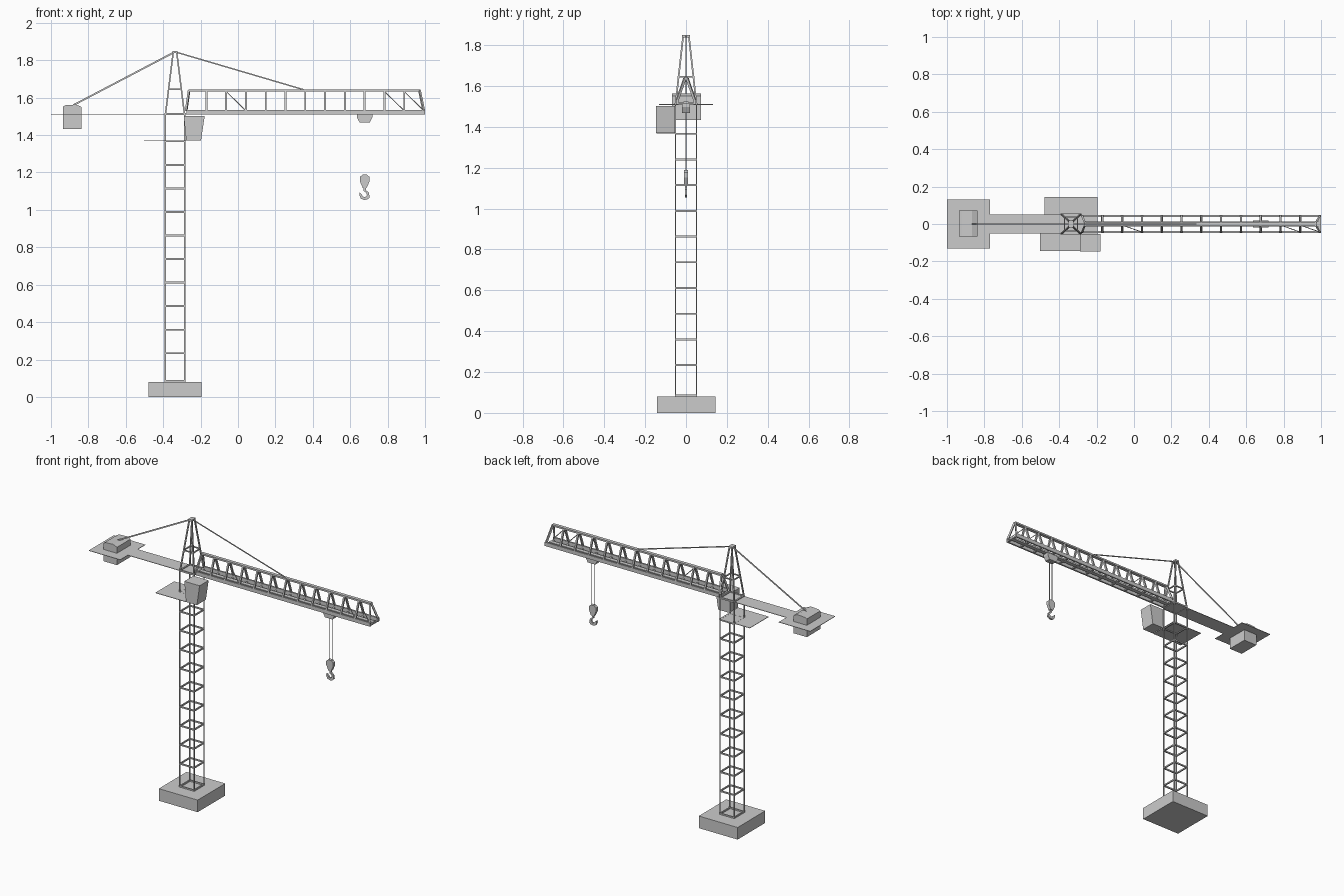
import bpy, bmesh
from mathutils import Vector, Matrix

MX = -0.337  # mast centre in x


def finish(name, bm):
    bmesh.ops.recalc_face_normals(bm, faces=bm.faces)
    me = bpy.data.meshes.new(name)
    bm.to_mesh(me)
    bm.free()
    ob = bpy.data.objects.new(name, me)
    bpy.context.collection.objects.link(ob)
    return ob


def box(bm, x0, x1, y0, y1, z0, z1):
    m = Matrix.Translation(((x0 + x1) / 2, (y0 + y1) / 2, (z0 + z1) / 2))
    bmesh.ops.create_cube(bm, size=1, matrix=m @ Matrix.Diagonal((x1 - x0, y1 - y0, z1 - z0, 1)))


def bar(bm, a, b, w=0.008, h=None):
    """Square bar between two points; h is the thickness along the vertical side."""
    a, b = Vector(a), Vector(b)
    d = (b - a).normalized()
    ref = Vector((0, 0, 1)) if abs(d.z) < 0.95 else Vector((0, 1, 0))
    s = d.cross(ref).normalized()
    u = s.cross(d)
    rot = Matrix((s, u, d)).transposed().to_4x4()
    m = Matrix.Translation((a + b) / 2) @ rot
    bmesh.ops.create_cube(bm, size=1, matrix=m @ Matrix.Diagonal((w, h or w, (b - a).length, 1)))


def prism(bm, pts, y0, y1):
    """Extrude an xz outline along y."""
    f = bm.faces.new([bm.verts.new((x, y0, z)) for x, z in pts])
    ext = bmesh.ops.extrude_face_region(bm, geom=[f])["geom"]
    bmesh.ops.translate(bm, vec=(0, y1 - y0, 0), verts=[v for v in ext if isinstance(v, bmesh.types.BMVert)])


def ring(bm, rx, ry, z, w, h):
    c = [(MX - rx, -ry, z), (MX + rx, -ry, z), (MX + rx, ry, z), (MX - rx, ry, z)]
    for i in range(4):
        bar(bm, c[i], c[(i + 1) % 4], w, h)


# Concrete base
bm = bmesh.new()
box(bm, MX - 0.142, MX + 0.142, -0.143, 0.145, 0, 0.08)
finish("base_block", bm)

# Mast: four posts with evenly spaced square rings
bm = bmesh.new()
for sx in (-1, 1):
    for sy in (-1, 1):
        bar(bm, (MX + sx * 0.052, sy * 0.052, 0.07), (MX + sx * 0.052, sy * 0.052, 1.51), 0.006)
ring(bm, 0.051, 0.051, 0.085, 0.008, 0.009)
for i in range(10):
    ring(bm, 0.051, 0.051, 0.234 + i * 0.1258, 0.008, 0.009)
finish("mast", bm)

# Tapered tower head
bm = bmesh.new()
for sx in (-1, 1):
    for sy in (-1, 1):
        bar(bm, (MX + sx * 0.051, sy * 0.051, 1.51), (MX + sx * 0.009, sy * 0.014, 1.845), 0.008)
ring(bm, 0.051, 0.051, 1.512, 0.01, 0.01)
ring(bm, 0.035, 0.037, 1.645, 0.007, 0.007)
box(bm, MX - 0.014, MX + 0.014, -0.019, 0.019, 1.838, 1.85)
finish("tower_head", bm)

# Counter jib: thin walkway and wider end deck
bm = bmesh.new()
box(bm, -0.77, -0.285, -0.051, 0.051, 1.508, 1.511)
box(bm, -1.0, -0.77, -0.131, 0.131, 1.508, 1.511)
finish("counter_jib_deck", bm)

# Counterweight with a shallow sloped top
bm = bmesh.new()
prism(bm, [(-0.935, 1.433), (-0.838, 1.433), (-0.838, 1.551), (-0.865, 1.563), (-0.92, 1.56), (-0.935, 1.553)], -0.068, 0.073)
finish("counterweight", bm)

# Jib: triangular truss
bm = bmesh.new()
X0, X1 = -0.275, 0.995
for sy in (-1, 1):
    bar(bm, (X0, sy * 0.043, 1.522), (X1 + 0.005, sy * 0.043, 1.522), 0.011, 0.025)
bar(bm, (X0 + 0.01, 0, 1.638), (0.975, 0, 1.638), 0.022, 0.011)
bar(bm, (X0, 0, 1.518), (X1, 0, 1.518), 0.026, 0.012)
N = 12
st = [(-0.275 + i * 0.1058, -0.275 + i * 0.1058) for i in range(N + 1)]
st[0] = (-0.277, -0.262)
st[N] = (0.993, 0.971)
for i, (xb, xt) in enumerate(st):
    bar(bm, (xb, -0.043, 1.515), (xb, 0.043, 1.515), 0.012, 0.008)
    for sy in (-1, 1):
        bar(bm, (xb, sy * 0.043, 1.53), (xt, sy * 0.006, 1.636), 0.01, 0.012)
# Light diagonals in a few bays
for i in (2, 10, 11):
    bar(bm, (st[i][1], -0.006, 1.633), (st[i + 1][0], -0.043, 1.53), 0.004)
finish("jib_truss", bm)

# Flat stay rods from the tower head
bm = bmesh.new()
bar(bm, (MX, 0, 1.845), (-0.88, 0, 1.56), 0.003, 0.009)
bar(bm, (MX, 0, 1.845), (0.35, 0, 1.643), 0.003, 0.007)
finish("stay_rods", bm)

# Service platform around the mast
bm = bmesh.new()
box(bm, -0.503, -0.278, -0.145, 0.051, 1.367, 1.37)
finish("service_platform", bm)

# Operator cabin, narrower at the floor
bm = bmesh.new()
prism(bm, [(-0.277, 1.37), (-0.198, 1.37), (-0.178, 1.503), (-0.29, 1.503)], -0.147, -0.053)
finish("cabin", bm)

# Trolley under the jib
bm = bmesh.new()
prism(bm, [(0.65, 1.468), (0.705, 1.468), (0.719, 1.496), (0.719, 1.512), (0.635, 1.512), (0.635, 1.496)], -0.02, 0.02)
finish("trolley", bm)

# Hoist cables
bm = bmesh.new()
for x in (0.668, 0.69):
    bar(bm, (x, 0, 1.17), (x, 0, 1.475), 0.002, 0.006)
finish("hoist_cables", bm)

# Hook block
bm = bmesh.new()
prism(bm, [(0.667, 1.118), (0.688, 1.118), (0.703, 1.152), (0.703, 1.176), (0.69, 1.188),
           (0.665, 1.188), (0.652, 1.176), (0.652, 1.152)], -0.01, 0.01)
finish("hook_block", bm)

# Hook
bm = bmesh.new()
prism(bm, [(0.672, 1.122), (0.684, 1.122), (0.684, 1.105), (0.699, 1.093), (0.704, 1.066), (0.692, 1.056),
           (0.674, 1.053), (0.657, 1.06), (0.649, 1.078), (0.651, 1.092), (0.662, 1.081),
           (0.67, 1.07), (0.682, 1.07), (0.69, 1.079), (0.686, 1.09), (0.672, 1.102)], -0.006, 0.006)
finish("hook", bm)
